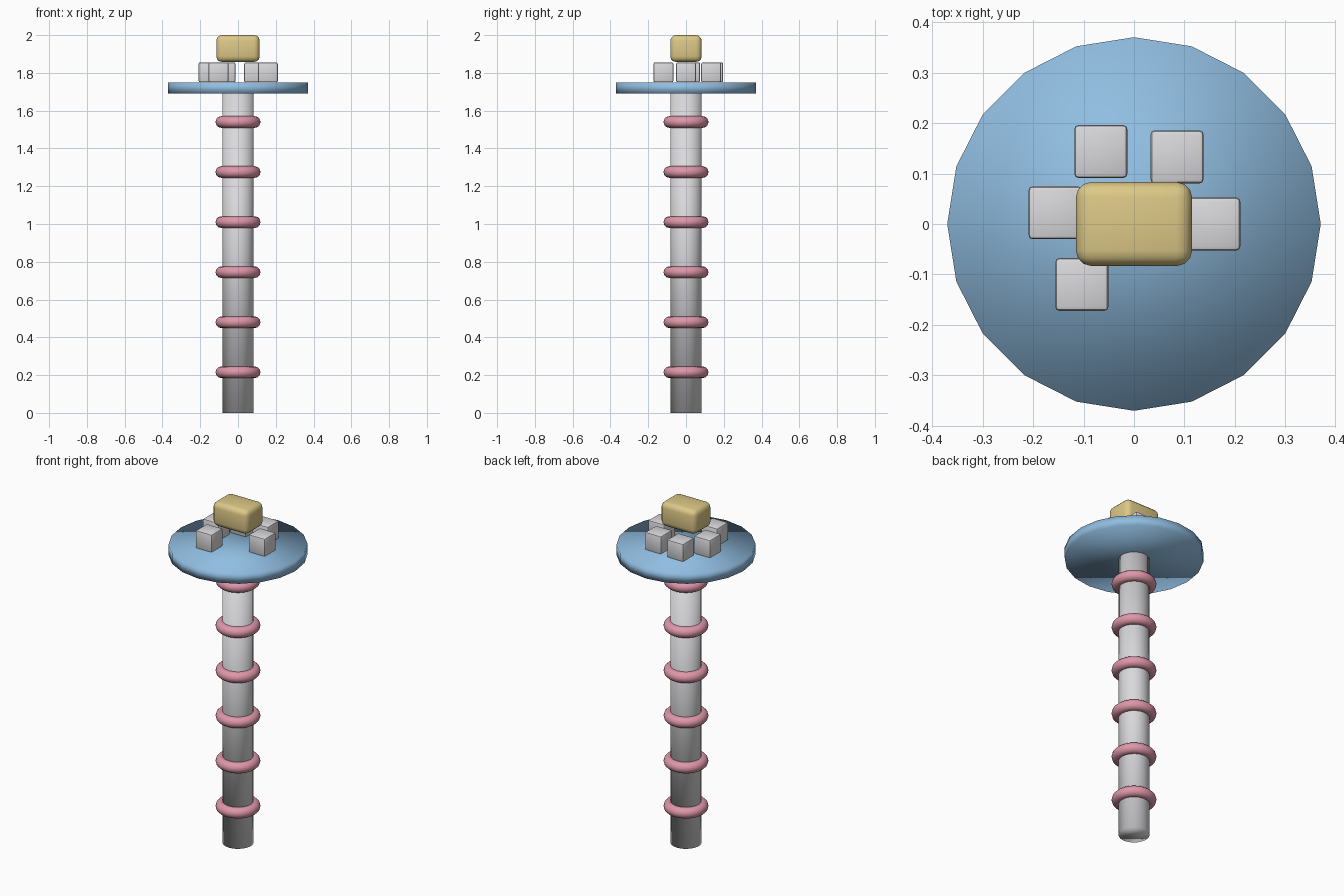
import bpy
from math import cos, sin

cube = bpy.data.objects.get("Cube")
if cube:
    bpy.data.objects.remove(cube, do_unlink=True)


def material(name, rgb):
    mat = bpy.data.materials.new(name)
    mat.use_nodes = True
    mat.diffuse_color = (*rgb, 1)
    mat.node_tree.nodes["Principled BSDF"].inputs["Base Color"].default_value = (*rgb, 1)
    return mat


GREY = material("light grey", (0.70, 0.70, 0.72))
BLUE = material("sky blue", (0.28, 0.51, 0.75))
PINK = material("dusty pink", (0.73, 0.31, 0.39))
GOLD = material("pale gold", (0.72, 0.58, 0.24))


def finish(name, mat):
    obj = bpy.context.object
    obj.name = name
    obj.data.materials.append(mat)
    return obj


def disc(name, radius, bottom, top, mat):
    bpy.ops.mesh.primitive_cylinder_add(vertices=20, radius=radius, depth=top - bottom,
                                        location=(0, 0, (bottom + top) / 2))
    bpy.ops.object.shade_smooth()
    return finish(name, mat)


def rounded_box(name, size, location, bevel, segments, mat):
    bpy.ops.mesh.primitive_cube_add(size=1, location=location)
    obj = finish(name, mat)
    obj.scale = size
    bpy.ops.object.transform_apply(location=False, rotation=False, scale=True)
    mod = obj.modifiers.new("rounded edges", "BEVEL")
    mod.width = bevel
    mod.segments = segments
    bpy.ops.object.modifier_apply(modifier=mod.name)
    bpy.ops.object.shade_smooth_by_angle()
    return obj


# Pole and round platform
disc("pole", 0.083, 0, 1.70, GREY)
disc("platform", 0.37, 1.69, 1.75, BLUE)

# Evenly spaced rings along the pole
for i in range(6):
    bpy.ops.mesh.primitive_torus_add(major_radius=0.088, minor_radius=0.031,
                                     major_segments=48, minor_segments=12,
                                     location=(0, 0, 0.215 + i * 0.265))
    bpy.ops.object.shade_smooth()
    finish(f"ring_{i + 1}", PINK)

# Small blocks, one radian apart around the platform
for i in range(5):
    rounded_box(f"block_{i + 1}", (0.105, 0.105, 0.105),
                (0.158 * cos(i), 0.158 * sin(i), 1.803), 0.008, 2, GREY)

# Large block on top
rounded_box("top_block", (0.23, 0.166, 0.142), (0, 0, 1.929), 0.03, 3, GOLD)
